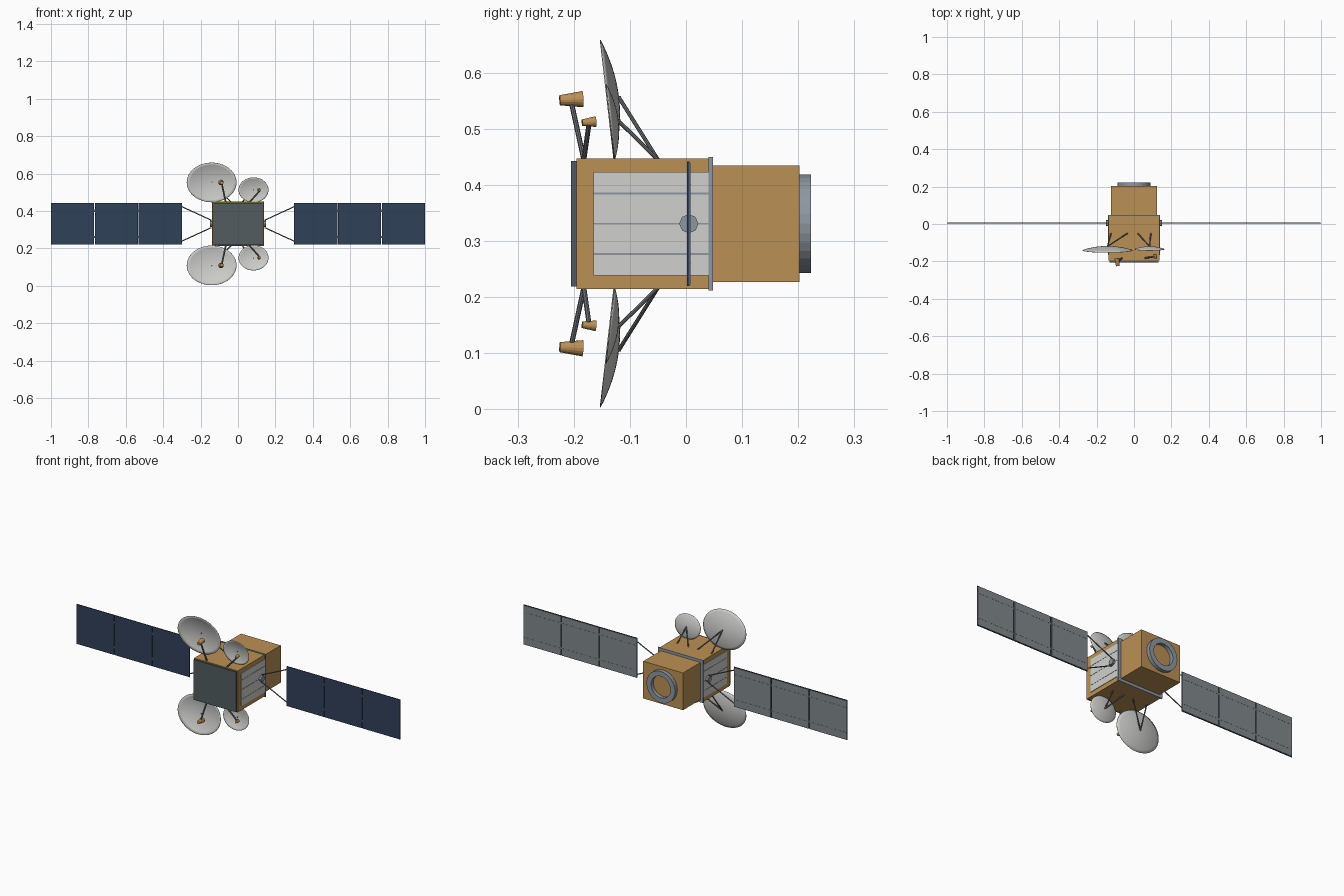
import bpy, bmesh, math
from mathutils import Matrix, Vector

if "Cube" in bpy.data.objects:
    bpy.data.objects.remove(bpy.data.objects["Cube"], do_unlink=True)

MID = 0.331  # height of the mirror plane


def material(name, rgb):
    m = bpy.data.materials.new(name)
    m.use_nodes = True
    m.diffuse_color = (*rgb, 1)
    m.node_tree.nodes["Principled BSDF"].inputs["Base Color"].default_value = (*rgb, 1)
    return m


gold = material("gold foil", (0.50, 0.28, 0.09))
white = material("radiator white", (0.63, 0.63, 0.61))
dish_grey = material("dish grey", (0.60, 0.60, 0.58))
metal = material("blue grey metal", (0.27, 0.31, 0.35))
strut = material("strut grey", (0.15, 0.16, 0.18))
dark = material("dark panel", (0.085, 0.108, 0.115))
navy = material("solar navy", (0.03, 0.052, 0.10))
backing = material("solar backing", (0.22, 0.25, 0.27))


def finish(name, bm, mat, smooth=False):
    bmesh.ops.recalc_face_normals(bm, faces=bm.faces)
    me = bpy.data.meshes.new(name)
    bm.to_mesh(me)
    bm.free()
    me.materials.append(mat)
    for p in me.polygons:
        p.use_smooth = smooth
    ob = bpy.data.objects.new(name, me)
    bpy.context.collection.objects.link(ob)
    return ob


def box(name, x, y, z, mat):
    """Box from (low, high) ranges on each axis."""
    bm = bmesh.new()
    size = [r[1] - r[0] for r in (x, y, z)]
    centre = [(r[0] + r[1]) / 2 for r in (x, y, z)]
    bmesh.ops.create_cube(bm, size=1, matrix=Matrix.Translation(centre) @ Matrix.Diagonal((*size, 1)))
    return finish(name, bm, mat)


def rod(name, a, b, mat, r1=0.0035, r2=None, sides=8):
    """Cylinder or cone running from a to b."""
    a, b = Vector(a), Vector(b)
    turn = (b - a).to_track_quat('Z', 'Y').to_matrix().to_4x4()
    bm = bmesh.new()
    bmesh.ops.create_cone(bm, cap_ends=True, segments=sides, radius1=r1,
                          radius2=r1 if r2 is None else r2, depth=(b - a).length,
                          matrix=Matrix.Translation((a + b) / 2) @ turn)
    return finish(name, bm, mat)


def lathe_y(name, profile, mat, segs=48, smooth=False, closed=False, matrix=Matrix()):
    """Spin (radius, y) points around the y axis."""
    bm = bmesh.new()
    vs = [bm.verts.new((r, y, 0)) for r, y in profile]
    es = [bm.edges.new(p) for p in zip(vs, vs[1:])]
    if closed:
        es.append(bm.edges.new((vs[-1], vs[0])))
    bmesh.ops.spin(bm, geom=vs + es, cent=(0, 0, 0), axis=(0, 1, 0),
                   angle=2 * math.pi, steps=segs, use_merge=True)
    bmesh.ops.remove_doubles(bm, verts=bm.verts, dist=1e-5)
    bm.transform(matrix)
    return finish(name, bm, mat, smooth)


def zr(half):
    return (MID - half, MID + half)


# Body
box("front_body", (-0.135, 0.135), (-0.195, 0.045), zr(0.116), gold)
box("rear_body", (-0.123, 0.123), (0.045, 0.202), zr(0.104), gold)
box("collar", (-0.14, 0.14), (0.04, 0.048), zr(0.119), metal)
box("front_plate", (-0.131, 0.131), (-0.205, -0.195), zr(0.112), dark)

# Rear adapter ring
lathe_y("adapter_ring", [(0.088, 0), (0.088, 0.023), (0.06, 0.023), (0.06, 0)], metal,
        32, closed=True, matrix=Matrix.Translation((0, 0.2, MID)))


def sided(s, lo, hi):
    return tuple(sorted((s * lo, s * hi)))


# Sides: radiators and solar wings
for s, side in ((1, "left"), (-1, "right")):
    box(f"{side}_radiator", sided(s, 0.134, 0.138), (-0.165, 0.04), zr(0.092), white)
    for i in (-1, 0, 1):
        z = MID + i * 0.054
        box(f"{side}_radiator_line", sided(s, 0.137, 0.139), (-0.165, 0.04),
            (z - 0.0015, z + 0.0015), metal)
    rod(f"{side}_wing_hub", (s * 0.134, 0.005, MID), (s * 0.151, 0.005, MID), metal, 0.017)
    for v in (-1, 1):
        rod(f"{side}_yoke_strut", (s * 0.143, 0.005, MID + v * 0.02),
            (s * 0.302, 0.005, MID + v * 0.093), strut, 0.003)
    for i in range(3):
        a = 0.30 + i * 0.2345
        b = a + 0.231
        box(f"{side}_solar_cells", sided(s, a, b), (0.002, 0.006), zr(0.111), navy)
        box(f"{side}_solar_backing", sided(s, a + 0.002, b - 0.002), (0.005, 0.008),
            zr(0.108), backing)
        for v in (-1, 1):
            z = MID + v * 0.07
            box(f"{side}_backing_rib", sided(s, a + 0.003, b - 0.003), (0.007, 0.0085),
                (z - 0.001, z + 0.001), strut)
            if i:
                box(f"{side}_panel_hinge", sided(s, a - 0.005, a + 0.002), (0.003, 0.007),
                    (z - 0.006, z + 0.006), strut)


def antenna(size, s, x, dz, rx, rz, depth, rim_y, feed, mast, bases):
    """Dish with its feed horn and struts; s is 1 above the body, -1 below."""
    def at(px, py, pz):
        return Vector((px, py, MID + s * pz))

    name = f"{size}_{'upper' if s > 0 else 'lower'}"
    vertex_y = rim_y + depth
    place = (Matrix.Translation(at(x, vertex_y, dz)) @ Matrix.Rotation(s * 0.114, 4, 'X')
             @ Matrix.Diagonal((rx, 1, rz, 1)))
    ob = lathe_y(f"{name}_dish", [(i / 8, -depth * (i / 8) ** 2) for i in range(9)],
                 dish_grey, smooth=True, matrix=place)
    mod = ob.modifiers.new("shell", 'SOLIDIFY')
    mod.thickness = 0.0015
    mod.offset = 0
    rod(f"{name}_dish_centre", at(x, vertex_y - 0.004, dz), at(x, vertex_y + 0.004, dz), strut, 0.004)
    # Feed horn opening towards the dish, on a mast from the body
    fx, y0, y1, fz, r = feed
    rod(f"{name}_feed_horn", at(fx, y0, fz - 0.001), at(fx - 0.004 * math.copysign(1, fx - x), y1, fz + 0.001),
        gold, r * 0.62, r, 16)
    rod(f"{name}_feed_mast", at(*mast), at(fx, (y0 + y1) / 2, fz - 0.004), strut, 0.0045)
    for bx in bases:
        rod(f"{name}_dish_strut", at(bx, -0.05, 0.114), at(x, vertex_y + 0.001, dz), strut, 0.0035)


# Antennas, mirrored above and below
for s in (1, -1):
    antenna("large", s, -0.141, 0.224, 0.133, 0.1065, 0.021, -0.141,
            (-0.087, -0.225, -0.184, 0.221, 0.0145), (-0.065, -0.182, 0.114), (-0.123, -0.035))
    antenna("small", s, 0.083, 0.183, 0.08, 0.0675, 0.014, -0.135,
            (0.116, -0.185, -0.161, 0.181, 0.0095), (0.06, -0.182, 0.114), (0.02, 0.09))
